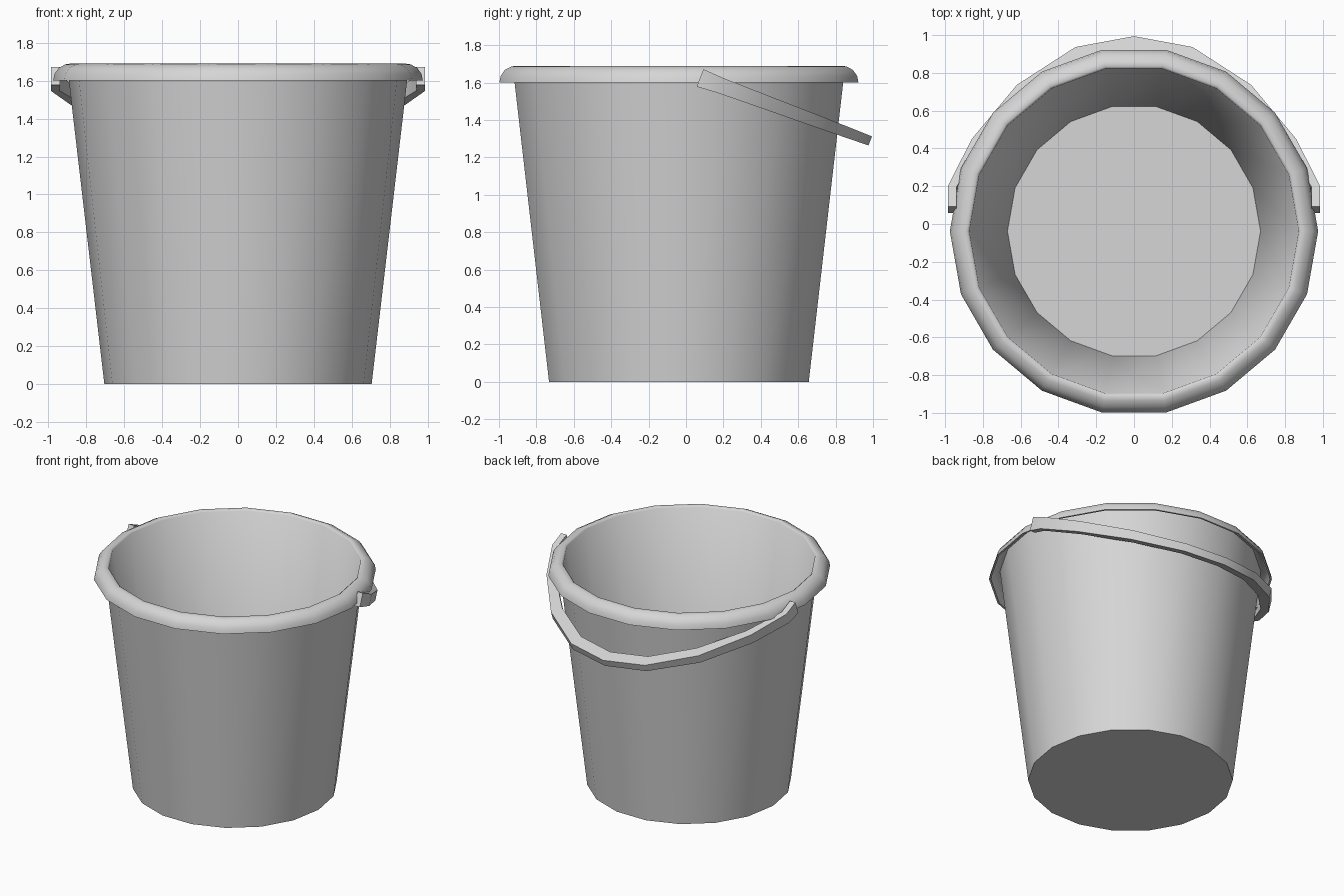
import bpy, bmesh, math
from mathutils import Vector

if "Cube" in bpy.data.objects:
    bpy.data.objects.remove(bpy.data.objects["Cube"])

grey = bpy.data.materials.new("light_grey_plastic")
grey.use_nodes = True
colour = (0.67, 0.67, 0.67, 1)
grey.diffuse_color = colour
grey.node_tree.nodes["Principled BSDF"].inputs["Base Color"].default_value = colour


def finish(name, bm, angle):
    """Turn a bmesh into a smooth shaded object with sharp creases."""
    bmesh.ops.recalc_face_normals(bm, faces=bm.faces)
    mesh = bpy.data.meshes.new(name)
    bm.to_mesh(mesh)
    bm.free()
    mesh.materials.append(grey)
    obj = bpy.data.objects.new(name, mesh)
    bpy.context.collection.objects.link(obj)
    bpy.ops.object.select_all(action='DESELECT')
    obj.select_set(True)
    bpy.context.view_layer.objects.active = obj
    bpy.ops.object.shade_smooth_by_angle(angle=math.radians(angle))
    return obj


def bridge(bm, a, b):
    """Join two closed rings of vertices with quads."""
    for i in range(len(a)):
        j = (i + 1) % len(a)
        bm.faces.new((a[i], a[j], b[j], b[i]))


# Bucket: outer wall, hollow rolled rim with a thin lip, inner wall, floor
SIDES = 18
profile = [(0.705, 0), (0.899, 1.66), (0.935, 1.655), (0.955, 1.63), (0.962, 1.6),
           (0.975, 1.6), (0.968, 1.635), (0.945, 1.668), (0.91, 1.686),
           (0.885, 1.69), (0.872, 1.68), (0.67, 0.02)]
bm = bmesh.new()
rings = []
for radius, z in profile:
    ring = []
    for i in range(SIDES):
        a = math.tau * i / SIDES
        ring.append(bm.verts.new((radius * math.cos(a), radius * math.sin(a) - 0.038, z)))
    rings.append(ring)
for a, b in zip(rings, rings[1:]):
    bridge(bm, a, b)
bm.faces.new(rings[0])
bm.faces.new(rings[-1])
finish("bucket", bm, 60)

# Handle: tapered band hugging the rim, swung down at the back
# Half path: x, y, band height, band thickness
half_path = [(0.985, 0.075, 0.1, 0.045), (0.985, 0.185, 0.085, 0.045),
             (0.86, 0.435, 0.075, 0.06), (0.62, 0.725, 0.065, 0.08),
             (0.31, 0.927, 0.055, 0.085), (0, 0.985, 0.052, 0.085)]
path = half_path + [(-x, y, h, t) for x, y, h, t in reversed(half_path[:-1])]
up = Vector((0, 0.36, 0.93)).normalized()

bm = bmesh.new()
sections = []
for x, y, height, thick in path:
    inward = Vector((-x, 0.075 - y)).normalized() * thick
    section = []
    for inset, side in ((0, 1), (0, -1), (1, -1), (1, 1)):
        px, py = x + inset * inward.x, y + inset * inward.y
        base = Vector((px, py, 1.625 - 0.37 * (py - 0.075)))
        section.append(bm.verts.new(base + up * height * side / 2))
    sections.append(section)
for a, b in zip(sections, sections[1:]):
    bridge(bm, a, b)
bm.faces.new(sections[0])
bm.faces.new(sections[-1])
finish("handle", bm, 30)
